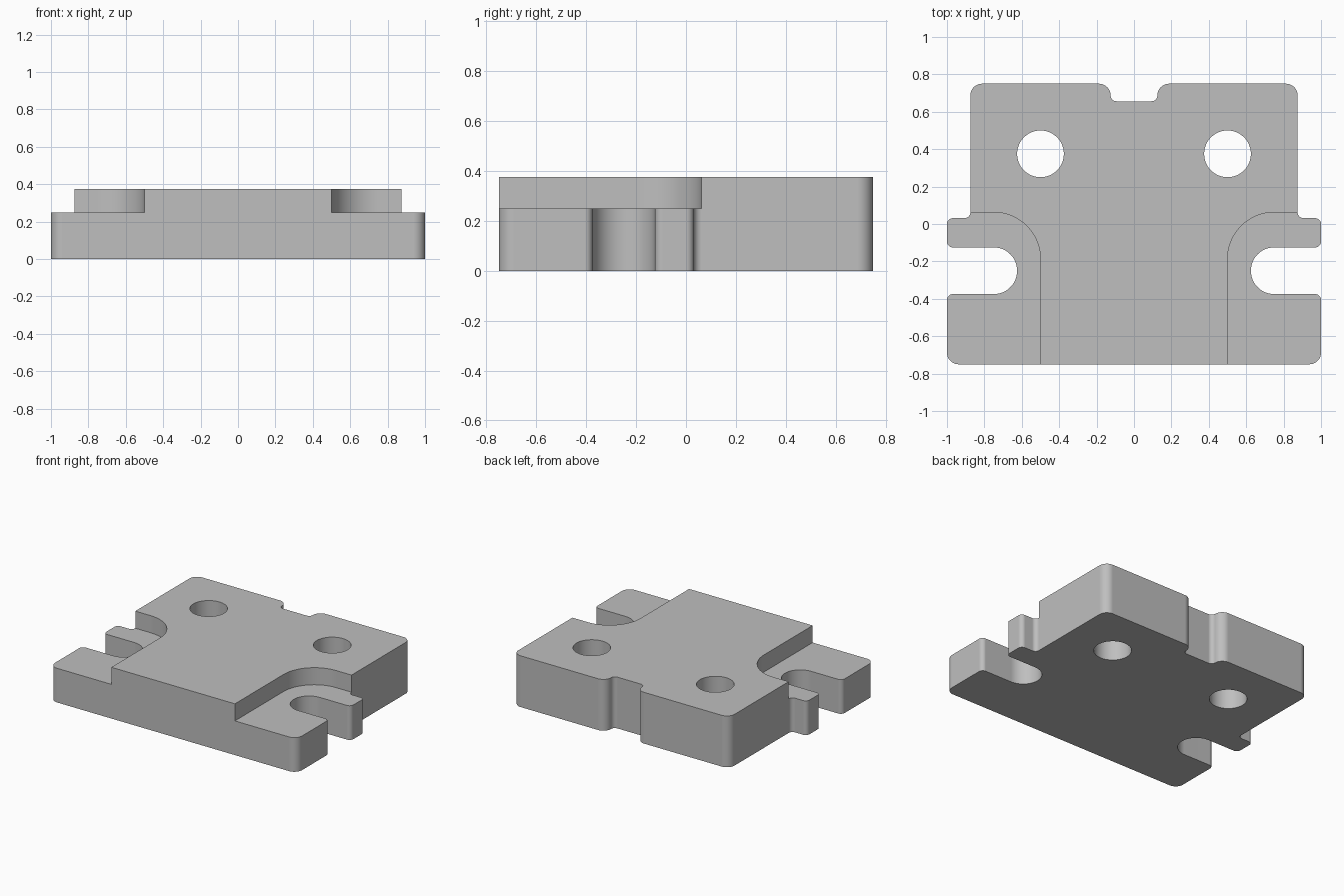
import bpy, bmesh, math
from mathutils import Vector

if "Cube" in bpy.data.objects:
    bpy.data.objects.remove(bpy.data.objects["Cube"])

STEP, TOP = 0.25, 0.375      # heights of the side ledges and of the main plate
BIG, SMALL = 0.0625, 0.03125  # corner radii

grey = bpy.data.materials.new("light grey metal")
grey.use_nodes = True
colour = (0.52, 0.52, 0.52, 1)
grey.diffuse_color = colour
grey.node_tree.nodes["Principled BSDF"].inputs["Base Color"].default_value = colour


def rounded(corners, steps=12):
    """Round each right-angled corner (x, y, radius) of a closed outline."""
    pts = []
    for i, (x, y, r) in enumerate(corners):
        p = Vector((x, y))
        if r == 0:
            pts.append(p)
            continue
        a = (Vector(corners[i - 1][:2]) - p).normalized()
        b = (Vector(corners[(i + 1) % len(corners)][:2]) - p).normalized()
        for k in range(steps + 1):
            t = math.pi / 2 * k / steps
            pts.append(p + r * (a * (1 - math.sin(t)) + b * (1 - math.cos(t))))
    clean = [p for i, p in enumerate(pts) if (p - pts[i - 1]).length > 1e-5]
    return clean


def prism(name, pts, z0, z1):
    """Extrude a flat outline between two heights."""
    bm = bmesh.new()
    face = bm.faces.new([bm.verts.new((p[0], p[1], z0)) for p in pts])
    new = bmesh.ops.extrude_face_region(bm, geom=[face])["geom"]
    top = [v for v in new if isinstance(v, bmesh.types.BMVert)]
    bmesh.ops.translate(bm, verts=top, vec=(0, 0, z1 - z0))
    bmesh.ops.recalc_face_normals(bm, faces=bm.faces)
    mesh = bpy.data.meshes.new(name)
    bm.to_mesh(mesh)
    bm.free()
    mesh.materials.append(grey)
    obj = bpy.data.objects.new(name, mesh)
    bpy.context.collection.objects.link(obj)
    return obj


# Plate outline: left half from front to back, then its mirror image
half = [
    (1, -0.75, BIG),
    (1, -0.375, SMALL), (0.625, -0.375, 0.125),      # open slot
    (0.625, -0.125, 0.125), (1, -0.125, SMALL),
    (1, SMALL, SMALL), (0.875, SMALL, SMALL),        # tab
    (0.875, 0.75, BIG),
    (0.125, 0.75, BIG), (0.125, 0.65625, SMALL),     # rear notch
]
outline = half + [(-x, y, r) for x, y, r in reversed(half)]
plate = prism("mounting_plate", rounded(outline), 0, TOP)

# Cutters: ledge pockets and bolt holes on both sides
cutters = []
for side in (1, -1):
    pocket = [(side * 0.5, -1, 0), (side * 1.2, -1, 0),
              (side * 1.2, BIG, 0), (side * 0.5, BIG, 0.25)]
    cutters.append(prism("ledge_cutter", rounded(pocket, 20), STEP, 1))
    hole = [(side * 0.5 + 0.125 * math.cos(t), 0.375 + 0.125 * math.sin(t))
            for t in (math.tau * k / 48 for k in range(48))]
    cutters.append(prism("bolt_hole_cutter", hole, -0.2, 1))

bpy.ops.object.select_all(action='DESELECT')
bpy.context.view_layer.objects.active = plate
plate.select_set(True)
for cutter in cutters:
    cutter.hide_render = True
    mod = plate.modifiers.new("cut", 'BOOLEAN')
    mod.operation = 'DIFFERENCE'
    mod.solver = 'EXACT'
    mod.object = cutter
    bpy.ops.object.modifier_apply(modifier=mod.name)
    bpy.data.objects.remove(cutter)

# Smooth rounded walls, crisp edges, flat faces kept flat
bpy.ops.object.shade_smooth_by_angle(angle=math.radians(30))
weighted = plate.modifiers.new("weighted_normals", 'WEIGHTED_NORMAL')
weighted.keep_sharp = True
